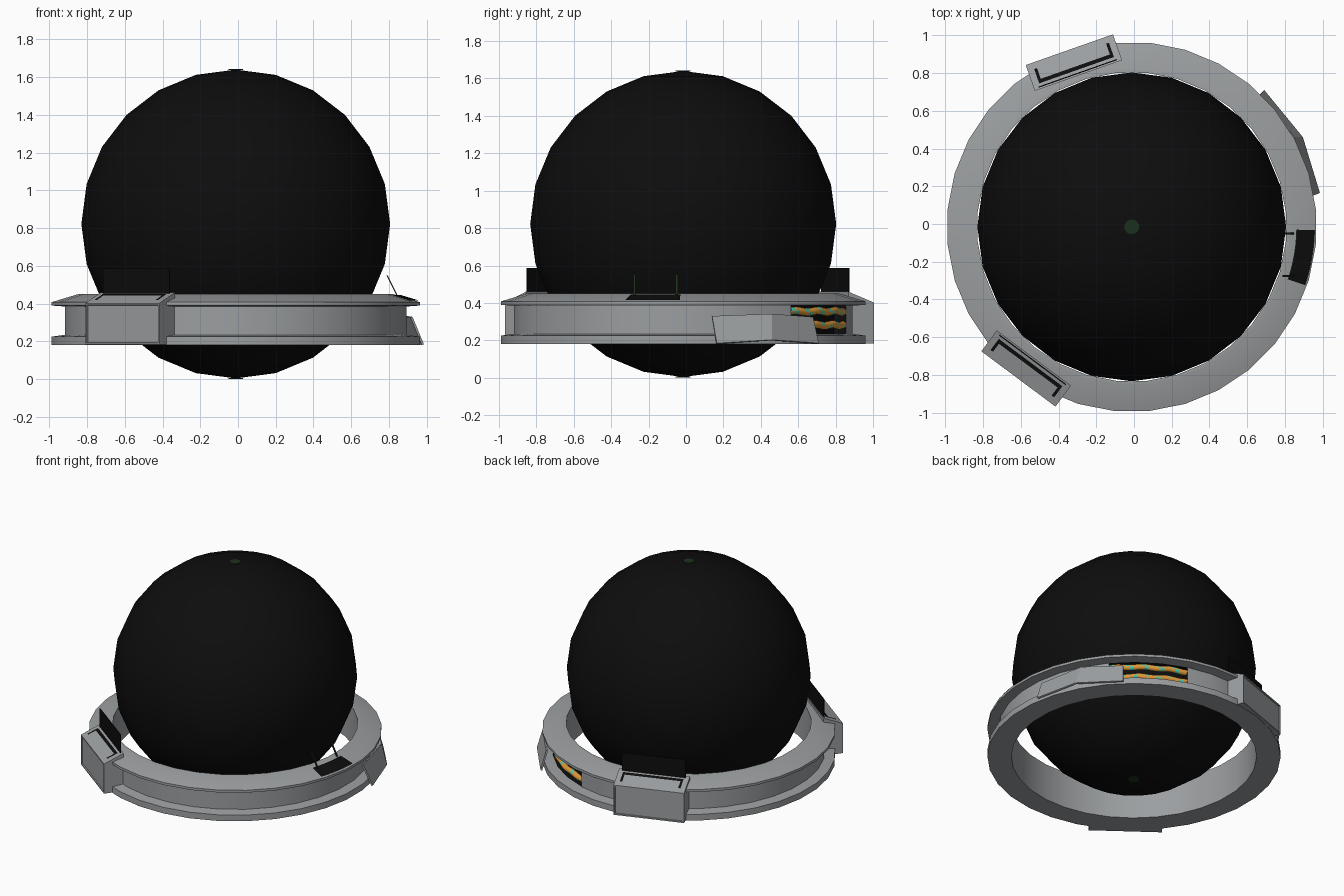
import bpy, bmesh, math
from mathutils import Vector, Matrix

if "Cube" in bpy.data.objects:
    bpy.data.objects.remove(bpy.data.objects["Cube"])

CX, CY = -0.012, -0.015      # axis of the ring and globe


def mat(name, c):
    m = bpy.data.materials.new(name)
    m.diffuse_color = (*c, 1)
    m.use_nodes = True
    m.node_tree.nodes["Principled BSDF"].inputs["Base Color"].default_value = m.diffuse_color
    return m


GREY = mat("grey_metal", (0.33, 0.345, 0.355))
BLACK = mat("black", (0.004, 0.004, 0.004))
GREEN = mat("dark_green", (0.012, 0.03, 0.012))
ORANGE = mat("orange", (0.75, 0.32, 0.04))
TEAL = mat("teal", (0.06, 0.6, 0.45))


def finish(name, bm, mats, smooth=None, recalc=True):
    bmesh.ops.remove_doubles(bm, verts=bm.verts, dist=1e-5)
    if recalc:
        bmesh.ops.recalc_face_normals(bm, faces=bm.faces)
    me = bpy.data.meshes.new(name)
    bm.to_mesh(me)
    bm.free()
    for m in mats:
        me.materials.append(m)
    ob = bpy.data.objects.new(name, me)
    bpy.context.collection.objects.link(ob)
    if smooth:
        bpy.ops.object.select_all(action='DESELECT')
        ob.select_set(True)
        bpy.context.view_layer.objects.active = ob
        bpy.ops.object.shade_smooth_by_angle(angle=math.radians(smooth))
    return ob


def pol(r, deg, z):
    a = math.radians(deg)
    return Vector((CX + r * math.cos(a), CY + r * math.sin(a), z))


def face(bm, pts, mi=0):
    f = bm.faces.new([bm.verts.new(p) for p in pts])
    f.material_index = mi
    return f


# globe
bm = bmesh.new()
bmesh.ops.create_uvsphere(bm, u_segments=24, v_segments=12, radius=0.818,
                          matrix=Matrix.Translation((CX, CY, 0.822)))
finish("globe", bm, [BLACK], 40)

# small green spots at the poles
for name, z in (("top_spot", 1.6395), ("bottom_spot", 0.0035)):
    bm = bmesh.new()
    bmesh.ops.create_cone(bm, cap_ends=True, segments=10, radius1=0.04, radius2=0.04,
                          depth=0.005, matrix=Matrix.Translation((CX, CY, z)))
    finish(name, bm, [GREEN])

# ring: channel profile swept in 32 sides, with three web sides open
prof = [(.82, .18), (.98, .18), (.98, .225), (.91, .235), (.91, .385),
        (.98, .39), (.98, .408), (.84, .45), (.82, .45)]
STEP = 11.25
bm = bmesh.new()
for i in range(32):
    a, b = (i + .5) * STEP, (i + 1.5) * STEP
    opened = 3 <= i <= 5
    for k in range(len(prof)):
        p, q = prof[k], prof[(k + 1) % len(prof)]
        if k == 3 and opened:      # recessed black compartment
            inner = [(.91, .235), (.84, .235), (.84, .385), (.91, .385)]
            for s, t in zip(inner, inner[1:]):
                face(bm, [pol(s[0], a, s[1]), pol(s[0], b, s[1]),
                          pol(t[0], b, t[1]), pol(t[0], a, t[1])], 1)
            if i in (3, 5):
                face(bm, [pol(r, a if i == 3 else b, z) for r, z in inner], 1)
            continue
        face(bm, [pol(p[0], a, p[1]), pol(p[0], b, p[1]),
                  pol(q[0], b, q[1]), pol(q[0], a, q[1])])
finish("ring", bm, [GREY, BLACK], 30)

# cables inside the opening, orange with teal bands
for n, (z, r) in enumerate(((.355, .892), (.282, .892))):
    bm = bmesh.new()
    N, S = 20, 8
    a0, a1 = 39.5, 73

    def cp(i, j):
        t = math.tau * j / S
        return pol(r + .021 * math.cos(t), a0 + (a1 - a0) * i / N,
                   z + .021 * math.sin(t) + .004 * math.sin(i * .9 + n))
    for i in range(N):
        for j in range(S):
            face(bm, [cp(i, j), cp(i + 1, j), cp(i + 1, j + 1), cp(i, j + 1)],
                 1 if (i + j // 2 + 3 * n) % (4 + 2 * n) == 0 else 0)
    finish("cable_%d" % (n + 1), bm, [ORANGE, TEAL], 60)

# loose hatch cover hanging outwards below the opening
top = [(.925, .14, .33), (.85, .46, .342), (.665, .68, .325)]
bot = [(.985, .165, .185), (.895, .46, .203), (.69, .71, .185)]
bm = bmesh.new()
for k in range(2):
    face(bm, [bot[k], bot[k + 1], top[k + 1], top[k]])
bmesh.ops.remove_doubles(bm, verts=bm.verts, dist=1e-5)
hatch = finish("hatch_cover", bm, [GREY])
sol = hatch.modifiers.new("thickness", 'SOLIDIFY')
sol.thickness = 0.012


def console(name, deg, r0, r1, hw=0.245):
    """Box with sloping top, framed front, dark strip and standing screen."""
    M = Matrix.Translation((CX, CY, 0)) @ Matrix.Rotation(math.radians(deg), 4, 'Z')
    P = lambda r, t, z: M @ Vector((r, t, z))
    zt = lambda r: .46 - .058 * (r - r0) / (r1 - r0)
    side = [(r0, .183), (r1, .183), (r1, zt(r1)), (r0, zt(r0))]
    bm = bmesh.new()
    face(bm, [P(r, -hw, z) for r, z in side])
    face(bm, [P(r, hw, z) for r, z in side])
    for k in range(4):
        p, q = side[k], side[(k + 1) % 4]
        f = face(bm, [P(p[0], -hw, p[1]), P(p[0], hw, p[1]),
                      P(q[0], hw, q[1]), P(q[0], -hw, q[1])])
        if k == 1:
            front = f
    bmesh.ops.remove_doubles(bm, verts=bm.verts, dist=1e-5)
    bmesh.ops.recalc_face_normals(bm, faces=bm.faces)
    bmesh.ops.inset_region(bm, faces=[front], thickness=.013)
    bmesh.ops.inset_region(bm, faces=[front], thickness=.002, depth=-.008)
    finish(name + "_box", bm, [GREY])
    # U-shaped strip on the top
    bm = bmesh.new()
    ri, w, h, e = r0 + .03, .02, hw - .035, .003
    for ra, rb, ta, tb in ((ri, ri + w, -h, h), (ri + w, r1 - .035, -h, -h + .016),
                           (ri + w, r1 - .035, h - .016, h)):
        face(bm, [P(ra, ta, zt(ra) + e), P(rb, ta, zt(rb) + e),
                  P(rb, tb, zt(rb) + e), P(ra, tb, zt(ra) + e)])
    finish(name + "_strip", bm, [BLACK])
    # upright screen at the inner edge
    bm = bmesh.new()
    bmesh.ops.create_cube(bm, size=1, matrix=M @ Matrix.Translation((r0 + .012, 0, .515))
                          @ Matrix.Diagonal((.006, 2 * hw - .05, .145, 1)))
    finish(name + "_screen", bm, [BLACK])


console("front_console", 233.3, .867, 1.005)
console("back_console", 109.4, .85, .995)

# curved control pad on the right
bm = bmesh.new()
zb = lambda r: .45 - .3 * (r - .84) + .006
for i in range(6):
    a, b = -18.6 + 17.6 * i / 6, -18.6 + 17.6 * (i + 1) / 6
    for p, q, mi in ((.875, .968, 0), (.872, .875, 1), (.968, .971, 1)):
        face(bm, [pol(p, a, zb(p)), pol(q, a, zb(q)), pol(q, b, zb(q)), pol(p, b, zb(p))], mi)
finish("control_pad", bm, [BLACK, GREEN])

# two thin leaning posts beside the pad
for n, y in enumerate((-.275, -.05)):
    bm = bmesh.new()
    p, q = Vector((.845, y, .44)), Vector((.79, y, .55))
    d = q - p
    bmesh.ops.create_cube(bm, size=1, matrix=Matrix.Translation((p + q) / 2)
                          @ d.to_track_quat('Z', 'Y').to_matrix().to_4x4()
                          @ Matrix.Diagonal((.012, .006, d.length, 1)))
    finish("post_%d" % (n + 1), bm, [GREEN])
